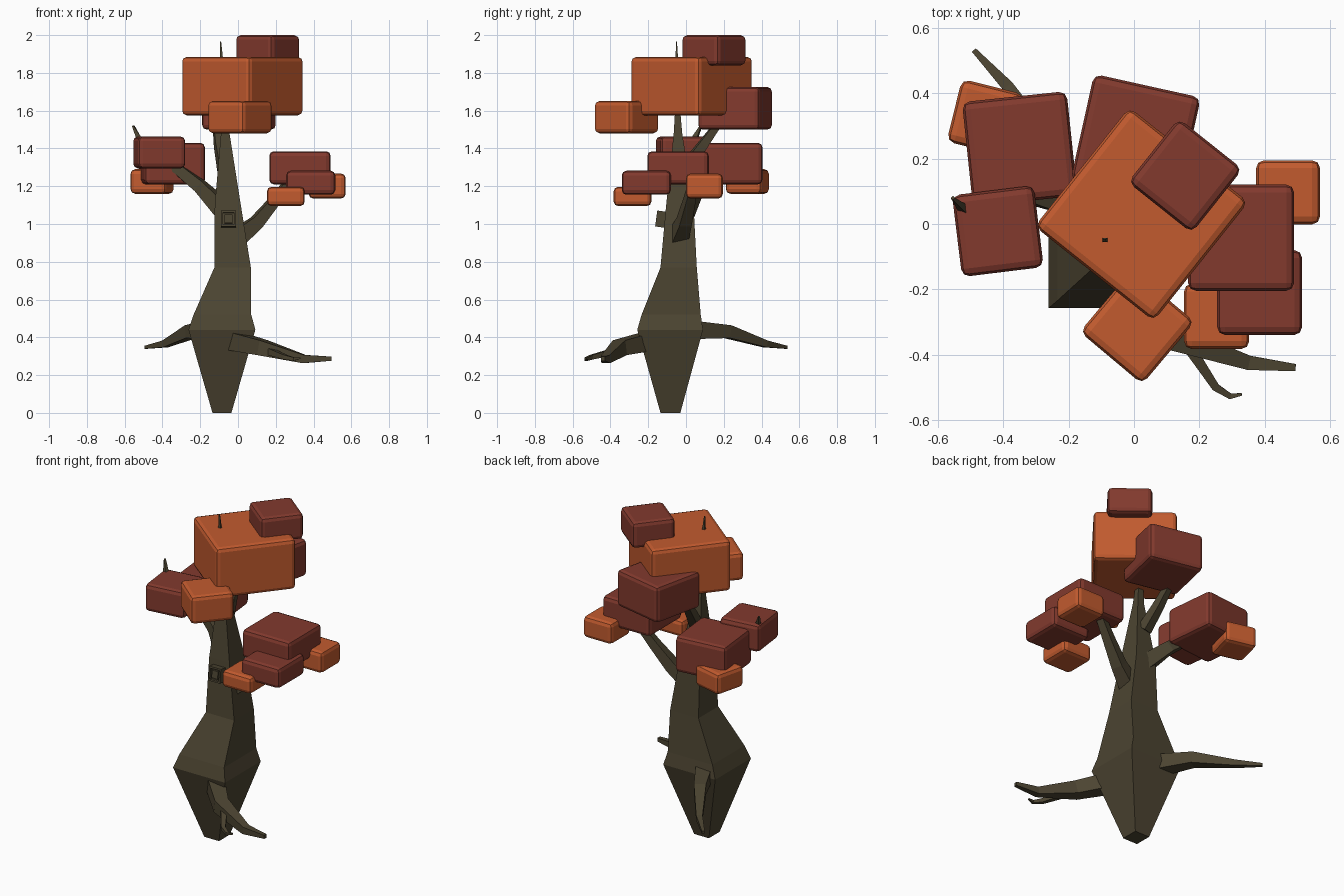
import bpy, bmesh, math
from mathutils import Vector, Matrix

if "Cube" in bpy.data.objects:
    bpy.data.objects.remove(bpy.data.objects["Cube"])


def material(name, rgb):
    m = bpy.data.materials.new(name)
    m.diffuse_color = (*rgb, 1)
    m.use_nodes = True
    m.node_tree.nodes["Principled BSDF"].inputs["Base Color"].default_value = m.diffuse_color
    return m


bark = material("dark bark", (0.072, 0.058, 0.031))
orange = material("orange leaves", (0.54, 0.104, 0.028))
red = material("red leaves", (0.225, 0.042, 0.027))


def finish(name, bm, mat):
    bmesh.ops.recalc_face_normals(bm, faces=bm.faces)
    me = bpy.data.meshes.new(name)
    bm.to_mesh(me)
    bm.free()
    me.materials.append(mat)
    ob = bpy.data.objects.new(name, me)
    bpy.context.collection.objects.link(ob)
    return ob


def loft(name, rings, mat):
    """Skin a list of four-point rings and cap both ends."""
    bm = bmesh.new()
    vs = [[bm.verts.new(p) for p in r] for r in rings]
    for a, b in zip(vs, vs[1:]):
        for i in range(4):
            j = (i + 1) % 4
            bm.faces.new((a[i], a[j], b[j], b[i]))
    bm.faces.new(vs[0][::-1])
    bm.faces.new(vs[-1])
    return finish(name, bm, mat)


def limb(name, *pts):
    """Square tapering limb through (x, y, z, half width) points."""
    ps = [Vector(p[:3]) for p in pts]
    rings = []
    for i, p in enumerate(ps):
        d = (ps[min(i + 1, len(ps) - 1)] - ps[max(i - 1, 0)]).normalized()
        side = d.cross(Vector((0, 0, 1))).normalized()
        up = side.cross(d)
        r = pts[i][3]
        rings.append([p + r * (a * side + b * up)
                      for a, b in ((-1, -1), (1, -1), (1, 1), (-1, 1))])
    return loft(name, rings, bark)


# Trunk: square sections given as z, x range, y range
sections = [
    (0.00, -0.135, -0.035, -0.135, -0.03),
    (0.44, -0.262, 0.092, -0.258, 0.09),
    (0.52, -0.235, 0.07, -0.235, 0.078),
    (0.77, -0.125, 0.068, -0.135, 0.057),
    (1.10, -0.123, 0.015, -0.105, 0.04),
    (1.48, -0.09, -0.045, -0.065, -0.02),
    (1.65, -0.095, -0.065, -0.055, -0.035),
    (1.88, -0.096, -0.08, -0.056, -0.042),
    (1.965, -0.095, -0.089, -0.052, -0.048),
]
loft("trunk", [[(x0, y0, z), (x1, y0, z), (x1, y1, z), (x0, y1, z)]
               for z, x0, x1, y0, y1 in sections], bark)

# Roots
limb("front_root", (-0.06, -0.15, 0.39, 0.05), (0.13, -0.35, 0.345, 0.04),
     (0.35, -0.425, 0.285, 0.022), (0.495, -0.44, 0.287, 0.011))
limb("front_root_twig", (0.17, -0.38, 0.325, 0.018), (0.25, -0.5, 0.295, 0.012),
     (0.295, -0.528, 0.285, 0.009), (0.33, -0.522, 0.29, 0.004))
limb("back_root", (-0.13, 0.0, 0.44, 0.05), (-0.25, 0.22, 0.43, 0.034),
     (-0.385, 0.42, 0.365, 0.018), (-0.49, 0.532, 0.347, 0.008))

# Branches
limb("left_branch", (-0.07, -0.01, 1.07, 0.045), (-0.2, 0.06, 1.2, 0.032),
     (-0.36, 0.1, 1.32, 0.025), (-0.515, 0.035, 1.43, 0.018),
     (-0.555, 0.08, 1.52, 0.005))
limb("right_branch", (0.0, -0.04, 0.93, 0.045), (0.1, -0.01, 1.01, 0.034),
     (0.2, 0.02, 1.13, 0.026), (0.3, 0.05, 1.26, 0.02))
limb("back_branch", (-0.075, 0.0, 1.3, 0.03), (-0.1, 0.09, 1.42, 0.024),
     (-0.12, 0.2, 1.57, 0.015))

# Knot on the trunk front: raised block with a recessed ring and inner plug
bm = bmesh.new()
bmesh.ops.create_cube(bm, size=1)
bmesh.ops.scale(bm, vec=(0.08, 0.06, 0.085), verts=bm.verts)
front = [min(bm.faces, key=lambda f: f.calc_center_median().y)]
for inset, depth in ((0.014, 0.0), (0.002, -0.015), (0.01, 0.0), (0.002, 0.012)):
    bmesh.ops.inset_region(bm, faces=front, thickness=inset, depth=depth)
knot = finish("trunk_knot", bm, bark)
knot.matrix_world = (Matrix.Translation((-0.05, -0.128, 1.025))
                     @ Matrix.Rotation(math.radians(-8), 4, 'X'))


# Leaf blocks: name, material, centre x, y, side, z range, turn in degrees
leaves = [
    ("crown_leaves", orange, 0.023, 0.03, 0.466, 1.575, 1.885, -38.5),
    ("top_leaves", red, 0.157, 0.148, 0.25, 1.84, 2.0, -38.5),
    ("upper_back_leaves", red, 0.005, 0.26, 0.335, 1.5, 1.725, -12.5),
    ("upper_front_leaves", orange, 0.01, -0.315, 0.25, 1.48, 1.652, -40),
    ("left_large_leaves", red, -0.35, 0.23, 0.322, 1.21, 1.43, 6),
    ("left_small_leaves", red, -0.417, -0.022, 0.252, 1.295, 1.463, 7),
    ("left_low_leaves", orange, -0.455, 0.325, 0.197, 1.16, 1.29, -14),
    ("right_large_leaves", red, 0.328, -0.042, 0.325, 1.21, 1.385, 0),
    ("right_small_leaves", red, 0.385, -0.21, 0.26, 1.155, 1.282, 0),
    ("right_back_leaves", orange, 0.472, 0.097, 0.196, 1.135, 1.267, 0),
    ("right_front_leaves", orange, 0.253, -0.283, 0.2, 1.095, 1.197, 0),
]
for name, mat, x, y, s, z0, z1, turn in leaves:
    bm = bmesh.new()
    bmesh.ops.create_cube(bm, size=1)
    bmesh.ops.scale(bm, vec=(s, s, z1 - z0), verts=bm.verts)
    bmesh.ops.bevel(bm, geom=bm.edges[:], offset=0.024, segments=2,
                    profile=0.5, affect='EDGES')
    ob = finish(name, bm, mat)
    ob.location = (x, y, (z0 + z1) / 2)
    ob.rotation_euler.z = math.radians(turn)
